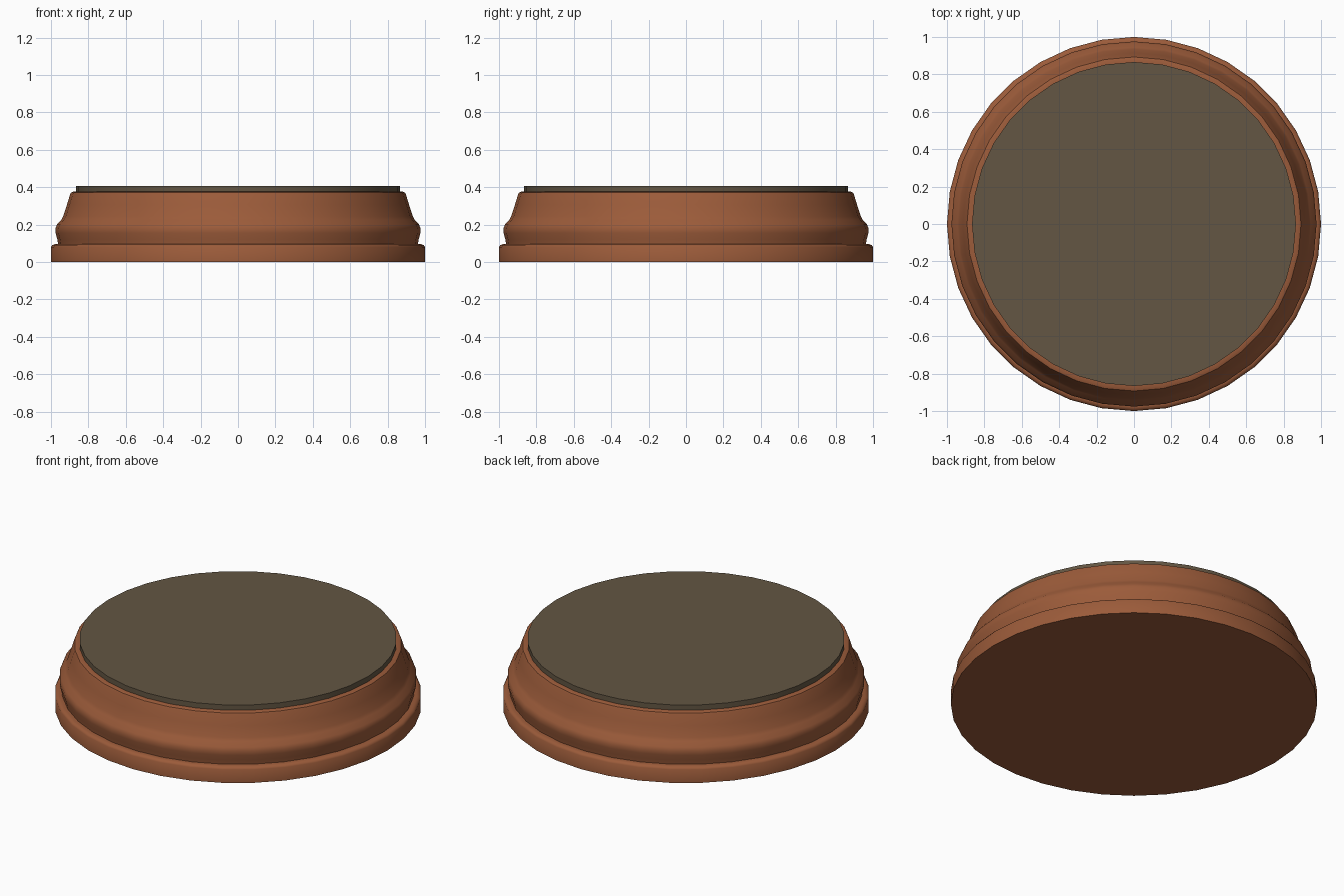
import bpy, bmesh, math

if "Cube" in bpy.data.objects:
    bpy.data.objects.remove(bpy.data.objects["Cube"])

SIDES = 36

def material(name, rgb):
    m = bpy.data.materials.new(name)
    m.diffuse_color = (*rgb, 1)
    m.use_nodes = True
    m.node_tree.nodes["Principled BSDF"].inputs["Base Color"].default_value = m.diffuse_color
    return m

def lathe(name, profile, mat):
    """Turn (radius, height) points into a closed solid with flat caps."""
    bm = bmesh.new()
    rings = [[bm.verts.new((r * math.cos(2 * math.pi * i / SIDES),
                            r * math.sin(2 * math.pi * i / SIDES), z))
              for i in range(SIDES)] for r, z in profile]
    for a, b in zip(rings, rings[1:]):
        for i in range(SIDES):
            j = (i + 1) % SIDES
            bm.faces.new((a[i], a[j], b[j], b[i]))
    bm.faces.new(rings[0][::-1])
    bm.faces.new(rings[-1])
    mesh = bpy.data.meshes.new(name)
    bm.to_mesh(mesh)
    bm.free()
    mesh.materials.append(mat)
    ob = bpy.data.objects.new(name, mesh)
    bpy.context.collection.objects.link(ob)
    bpy.ops.object.select_all(action='DESELECT')
    ob.select_set(True)
    bpy.context.view_layer.objects.active = ob
    bpy.ops.object.shade_smooth_by_angle(angle=math.radians(40))
    return ob

wood = material("reddish wood", (0.33, 0.105, 0.042))
ground = material("olive brown", (0.125, 0.093, 0.056))

# Turned wooden plinth: foot, bulged moulding, sloping wall, rounded lip
lathe("plinth", [(1, 0), (1, 0.08), (0.993, 0.09), (0.98, 0.095), (0.962, 0.095),
                 (0.966, 0.12), (0.975, 0.155), (0.976, 0.18), (0.968, 0.2),
                 (0.945, 0.225), (0.935, 0.243), (0.915, 0.305), (0.898, 0.36),
                 (0.893, 0.371), (0.88, 0.376), (0.86, 0.376)], wood)

# Thin disc on top
lathe("top_disc", [(0.866, 0.37), (0.866, 0.407)], ground)
